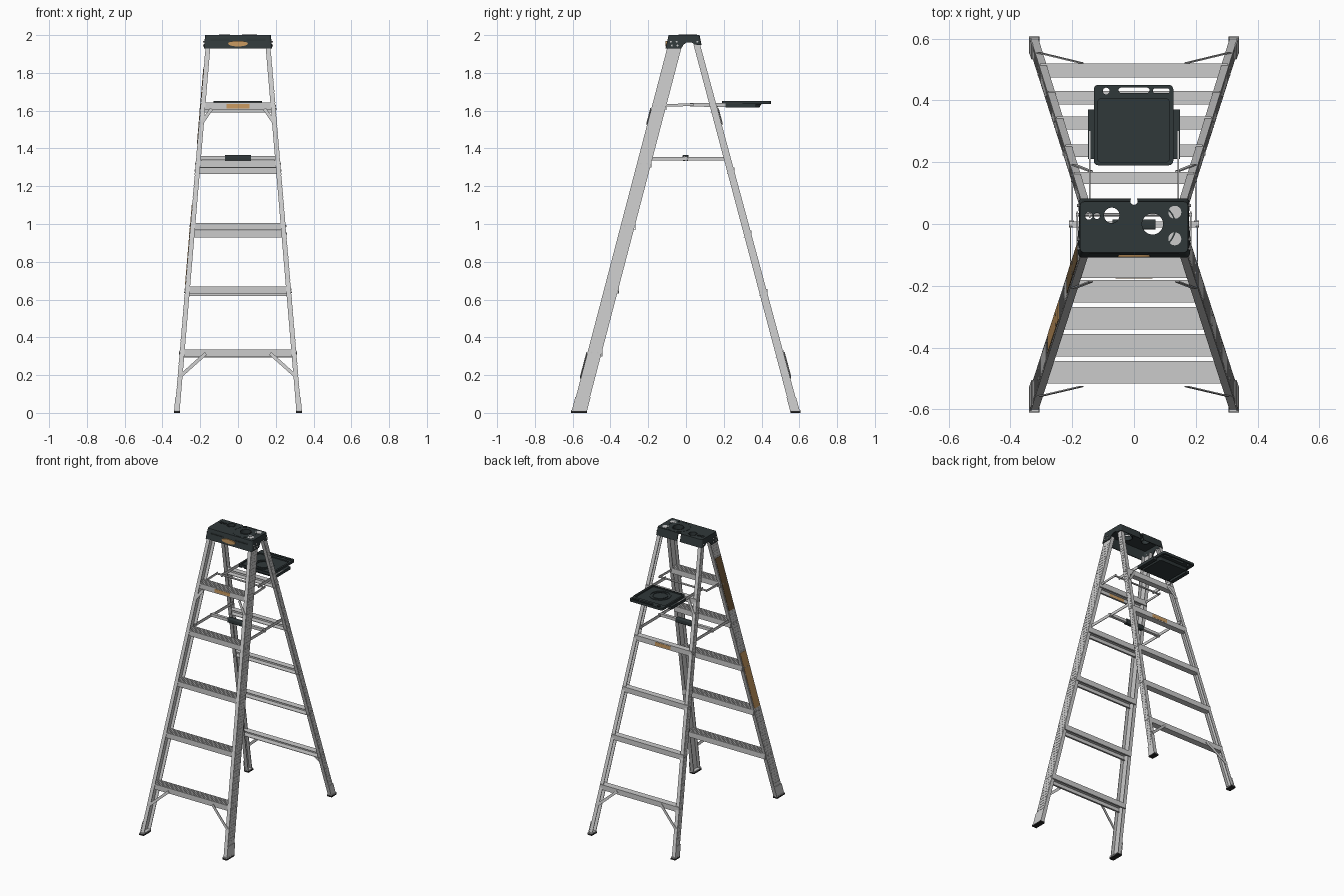
import bpy, bmesh
from math import sin, cos, pi
from mathutils import Vector

if "Cube" in bpy.data.objects:
    bpy.data.objects.remove(bpy.data.objects["Cube"])


def paint(name, rgb):
    m = bpy.data.materials.new(name)
    m.diffuse_color = (*rgb, 1)
    m.use_nodes = True
    m.node_tree.nodes["Principled BSDF"].inputs["Base Color"].default_value = m.diffuse_color
    return m


DARK = paint("dark_plastic", (0.03, 0.04, 0.042))
RUBBER = paint("rubber", (0.02, 0.02, 0.02))
ORANGE = paint("orange_sticker", (0.6, 0.33, 0.12))
BROWN = paint("brown_sticker", (0.2, 0.12, 0.05))
PALE = paint("pale_sticker", (0.55, 0.57, 0.56))


# Each part is a list of lofts: pairs of matching end polygons
def make(name, lofts, mat=None, mirror=False):
    bm = bmesh.new()
    for a, b in lofts:
        va, vb = [bm.verts.new(p) for p in a], [bm.verts.new(p) for p in b]
        n = len(va)
        bm.faces.new(va)
        bm.faces.new(vb[::-1])
        for i in range(n):
            bm.faces.new((va[i], vb[i], vb[(i + 1) % n], va[(i + 1) % n]))
    bmesh.ops.recalc_face_normals(bm, faces=bm.faces)
    me = bpy.data.meshes.new(name)
    bm.to_mesh(me)
    bm.free()
    ob = bpy.data.objects.new(name, me)
    bpy.context.collection.objects.link(ob)
    if mat:
        me.materials.append(mat)
    if mirror:
        ob.modifiers.new("mirror", 'MIRROR').use_mirror_merge = False
    return ob


def cut(ob, lofts):
    c = make("cutter", lofts)
    c.hide_render = True
    m = ob.modifiers.new("cut", 'BOOLEAN')
    m.object, m.operation, m.solver = c, 'DIFFERENCE', 'EXACT'
    bpy.context.view_layer.objects.active = ob
    bpy.ops.object.modifier_apply(modifier=m.name)
    bpy.data.objects.remove(c)


def at_z(pts, z):
    return [(x, y, z) for x, y in pts]


def up(pts, z0, z1):
    return at_z(pts, z0), at_z(pts, z1)


def along_x(prof, x0, x1):
    return [(x0, y, z) for y, z in prof], [(x1, y, z) for y, z in prof]


def circle(cx, cy, r, n=32, ry=None):
    ry = ry or r
    return [(cx + r * cos(2 * pi * i / n), cy + ry * sin(2 * pi * i / n)) for i in range(n)]


def rrect(x0, x1, y0, y1, r, n=4):
    out = []
    for q, (cx, cy) in enumerate([(x1 - r, y1 - r), (x0 + r, y1 - r), (x0 + r, y0 + r), (x1 - r, y0 + r)]):
        for k in range(n + 1):
            a = pi / 2 * (q + k / n)
            out.append((cx + r * cos(a), cy + r * sin(a)))
    return out


def box(x0, x1, y0, y1, z0, z1):
    return up([(x0, y0), (x1, y0), (x1, y1), (x0, y1)], z0, z1)


def bar(p, q, w, t, normal):
    p, q, n = Vector(p), Vector(q), Vector(normal)
    s = (q - p).cross(n).normalized() * w / 2
    n = n * t / 2
    return [p + s + n, p - s + n, p - s - n, p + s - n], [q + s + n, q - s + n, q - s - n, q + s - n]


def ring(name, cx, cy, r0, r1, z0, z1):
    ob = make(name, [up(circle(cx, cy, r1, 48), z0, z1)], DARK)
    cut(ob, [up(circle(cx, cy, r0, 48), z0 - 0.01, z1 + 0.01)])


# Leaning rail section at height z: y front, y back, outer x
def front(z):
    t = z / 1.93
    return -0.605 + 0.505 * t, -0.53 + 0.505 * t, 0.335 - 0.163 * t


def rear(z):
    t = z / 1.93
    return 0.557 - 0.512 * t, 0.602 - 0.522 * t, 0.335 - 0.163 * t


def channel(f, z):
    y0, y1, x = f(z)
    d, t = 0.025, 0.004
    return at_z([(x, y0), (x, y1), (x - d, y1), (x - d, y1 - t), (x - t, y1 - t),
                 (x - t, y0 + t), (x - d, y0 + t), (x - d, y0)], z)


def plate(f, z, lift, m=0.006, side=1):
    y0, y1, x = f(z)
    return at_z([(side * (x - 0.001), y0 + m), (side * (x + lift), y0 + m),
                 (side * (x + lift), y1 - m), (side * (x - 0.001), y1 - m)], z)


STEPS = (0.335, 0.67, 1.005, 1.335, 1.642)
RUNGS = (0.33, 0.655, 0.965, 1.3, 1.625)

# Rails with fine ribs, shoes, soles and rivets
for tag, f, levels in (("front", front, STEPS), ("rear", rear, RUNGS)):
    make(tag + "_rail", [(channel(f, 0.01), channel(f, 1.95))], None, True)
    make(tag + "_rail_ribs", [(plate(f, 0.1 + 0.02 * i, 0.0012), plate(f, 0.11 + 0.02 * i, 0.0012))
                              for i in range(91)], None, True)
    y0, y1, x = f(0)
    make(tag + "_shoe", [(plate(f, 0.008, 0.004, -0.003), plate(f, 0.085, 0.004, -0.003)),
                         box(x - 0.028, x + 0.004, y0 - 0.003, y1 + 0.003, 0.008, 0.016)], None, True)
    make(tag + "_sole", [box(x - 0.029, x + 0.005, y0 - 0.005, y1 + 0.005, 0, 0.01)], RUBBER, True)
    rivets = []
    for z in levels:
        y0, y1, x = f(z - 0.016)
        for k in (0.28, 0.72):
            rivets.append(along_x(circle(y0 + (y1 - y0) * k, z - 0.016, 0.005, 10), x - 0.001, x + 0.004))
    make(tag + "_rail_rivets", rivets, None, True)

# Front treads: grooved channels open below
for i, z in enumerate(STEPS):
    y0, y1, x = front(z)
    y0, y1, x, t = y0 + 0.001, y1 - 0.001, x - 0.003, 0.003
    n = 8
    pitch = (y1 - y0 - 0.006) / n
    prof = [(y0, z - 0.037), (y0, z)]
    for k in range(n):
        a = y0 + 0.005 + k * pitch
        prof += [(a, z), (a, z - 0.002), (a + pitch * 0.4, z - 0.002), (a + pitch * 0.4, z)]
    prof += [(y1, z), (y1, z - 0.037), (y1 - 0.012, z - 0.037), (y1 - 0.012, z - 0.034), (y1 - t, z - 0.034),
             (y1 - t, z - 0.005), (y0 + t, z - 0.005), (y0 + t, z - 0.034), (y0 + 0.012, z - 0.034),
             (y0 + 0.012, z - 0.037)]
    make("front_step_%d" % (i + 1), [along_x(prof, -x, x)])

# Rear rungs: channels open toward the front
for i, z in enumerate(RUNGS):
    y0, y1, x = rear(z)
    y0, y1, x, h, t = y0 + 0.004, y1 + 0.006, x - 0.003, 0.036, 0.003
    prof = [(y0, z), (y1, z), (y1, z - h), (y0, z - h), (y0, z - h + t), (y1 - t, z - h + t),
            (y1 - t, z - t), (y0, z - t)]
    make("rear_rung_%d" % (i + 1), [along_x(prof, -x, x)])

# Corner braces under the lowest and highest steps
for tag, f, e, d in (("front", front, 0, -0.003), ("rear", rear, 1, 0.004)):
    braces = []
    for xa, za, xb, zb in ((0.17, 0.315, 0.31, 0.19), (0.14, 1.61, 0.195, 1.53)):
        p, q = (xa, f(za)[e] + d, za), (xb, f(zb)[e] + d, zb)
        braces.append(bar(p, q, 0.018, 0.004, (0, 1, 0)))
    make(tag + "_corner_brace", braces, None, True)

# Folding spreader with cross bar and grip
make("spreader_arm", [bar((0.205, -0.2, 1.345), (0.205, 0.01, 1.345), 0.02, 0.004, (1, 0, 0)),
                      bar((0.2, -0.01, 1.345), (0.2, 0.225, 1.345), 0.02, 0.004, (1, 0, 0)),
                      along_x(circle(0, 1.345, 0.012, 16), 0.194, 0.211)], None, True)
make("spreader_cross_bar", [box(-0.2, 0.2, -0.012, 0.008, 1.34, 1.36)])
make("spreader_grip", [along_x(rrect(-0.018, 0.014, 1.334, 1.366, 0.006), -0.07, 0.07)], DARK)

# Top cap: hollow shell with side arches, tool holes, slots and notch
cap = make("top_cap", [(at_z(rrect(-0.181, 0.181, -0.108, 0.086, 0.012), 1.93),
                        at_z(rrect(-0.174, 0.174, -0.092, 0.072, 0.012), 2.0))], DARK)
cut(cap, [(at_z(rrect(-0.176, 0.176, -0.104, 0.082, 0.01), 1.92),
           at_z(rrect(-0.169, 0.169, -0.089, 0.068, 0.01), 1.992))])
cut(cap, [along_x([(-0.03, 1.92), (-0.014, 1.948), (0.004, 1.962), (0.03, 1.962), (0.045, 1.95),
                   (0.1, 1.945), (0.1, 1.92)], -0.3, 0.3)])
holes = [circle(0.06, 0, 0.034), circle(-0.072, 0.028, 0.025), circle(-0.12, 0.026, 0.01, 16),
         circle(-0.146, 0.026, 0.012, 16), circle(0, 0.074, 0.012, 16)]
cut(cap, [up(h, 1.94, 2.02) for h in holes])
cut(cap, [box(s * 0.095 - 0.05, s * 0.095 + 0.05, -0.13, -0.0955, 1.97, 1.981) for s in (-1, 1)])
ring("cap_outer_ring", 0.06, -0.008, 0.072, 0.077, 1.995, 2.0015)
ring("cap_hole_collar", 0.06, 0, 0.034, 0.04, 1.97, 2.002)
ring("cap_small_collar", -0.072, 0.028, 0.025, 0.029, 1.975, 2.002)
make("cap_rivets", [along_x(circle(y, z, 0.005, 10), 0.17, 0.184)
                    for y, z in ((-0.08, 1.965), (-0.05, 1.965), (-0.075, 1.945), (-0.045, 1.945), (0.06, 1.965))],
     None, True)
make("cap_round_sticker", [up(circle(0.132, y, 0.021), 1.998, 2.0008) for y in (0.038, -0.048)], PALE)
oval = circle(0, 1.955, 0.052, 32, 0.015)
make("cap_oval_sticker", [([(x, -0.1, z) for x, z in oval], [(x, -0.1075, z) for x, z in oval])], ORANGE)

# Tool tray with recess, handle slots and ring pattern
tray = make("tray", [up(rrect(-0.13, 0.127, 0.19, 0.45, 0.014), 1.635, 1.652)], DARK)
cut(tray, [up(rrect(-0.118, 0.115, 0.2, 0.405, 0.012), 1.644, 1.7)])
cut(tray, [up(rrect(-0.05, 0.05, 0.424, 0.441, 0.008), 1.6, 1.7), up(circle(-0.09, 0.43, 0.011, 20), 1.6, 1.7),
           up(rrect(0.062, 0.115, 0.423, 0.438, 0.005), 1.6, 1.7)])
make("tray_base", [(at_z(rrect(-0.105, 0.105, 0.21, 0.39, 0.012), 1.618),
                    at_z(rrect(-0.12, 0.118, 0.2, 0.4, 0.012), 1.637))], DARK)
ring("tray_outer_ring", 0, 0.285, 0.063, 0.07, 1.642, 1.648)
ring("tray_inner_ring", 0, 0.285, 0.045, 0.05, 1.642, 1.648)
make("tray_side_bracket", [box(0.122, 0.148, 0.21, 0.37, 1.618, 1.638)], DARK, True)

# Tray support arms and cross rod
make("tray_arm", [bar((0.184, -0.1, 1.628), (0.184, 0.04, 1.632), 0.014, 0.005, (1, 0, 0)),
                  bar((0.143, 0.02, 1.631), (0.143, 0.3, 1.63), 0.02, 0.006, (1, 0, 0))], None, True)
make("tray_cross_rod", [along_x(circle(0.03, 1.631, 0.006, 12), -0.187, 0.187)])

# Plain stickers on steps and left rail
y = front(1.642)[0]
make("step_sticker", [box(-0.06, 0.06, y - 0.001, y + 0.004, 1.612, 1.635)], ORANGE)
y = rear(1.3)[1] + 0.006
make("rung_sticker", [box(-0.06, 0.06, y - 0.002, y + 0.0015, 1.27, 1.294)], ORANGE)
for tag, z0, z1, m in (("upper", 1.42, 1.82, BROWN), ("lower", 0.68, 1.1, ORANGE)):
    make(tag + "_rail_sticker", [(plate(front, z0, 0.003, 0.008, -1), plate(front, z1, 0.003, 0.008, -1))], m)

# Smooth round parts, keep hard edges
bpy.ops.object.select_all(action='SELECT')
bpy.context.view_layer.objects.active = cap
bpy.ops.object.shade_smooth_by_angle()
